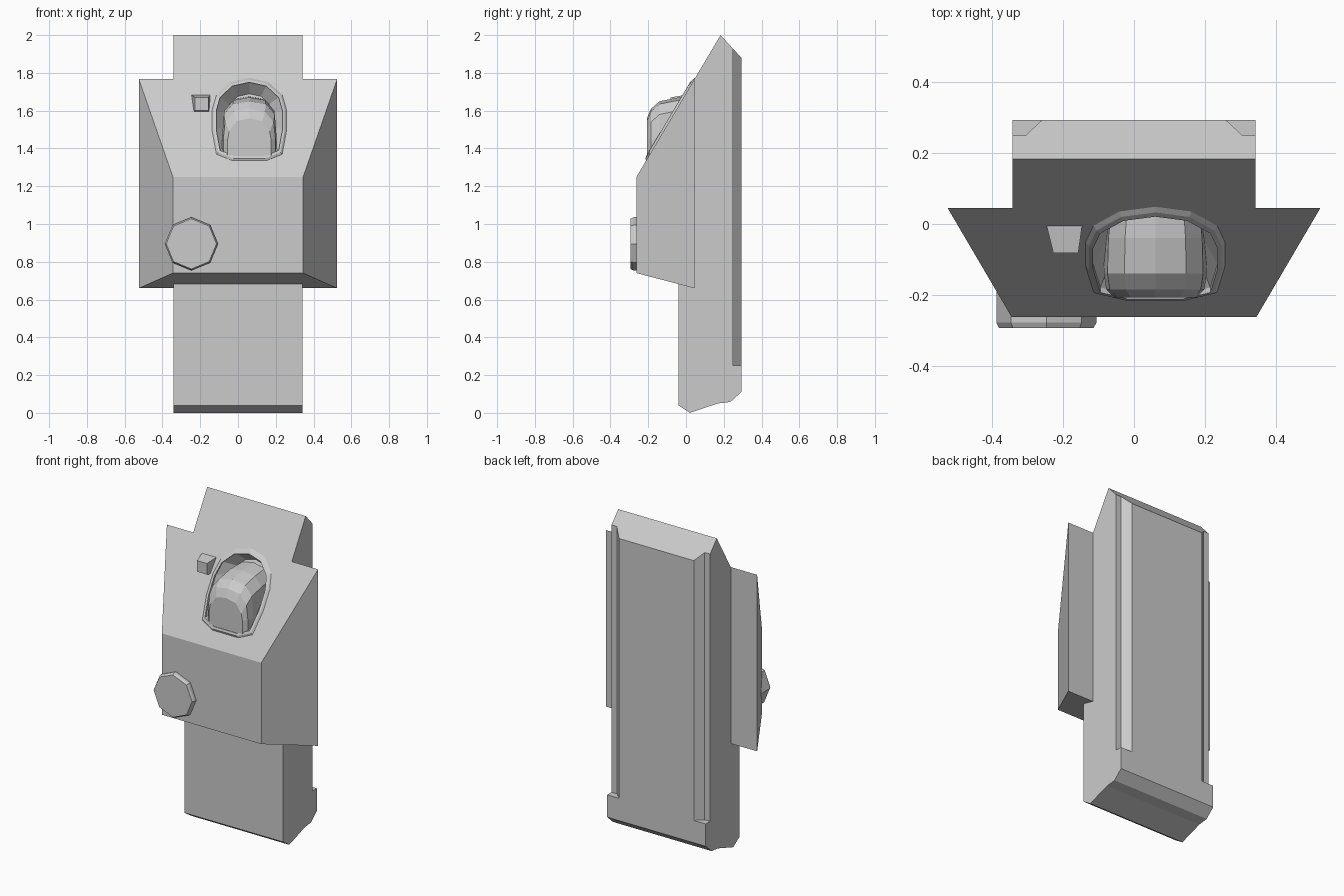
import bpy, bmesh, math

if "Cube" in bpy.data.objects:
    bpy.data.objects.remove(bpy.data.objects["Cube"])


def loft(name, loops, caps=True):
    """Skin matching closed loops of points, optionally capping both ends."""
    bm = bmesh.new()
    rows = [[bm.verts.new(p) for p in loop] for loop in loops]
    n = len(rows[0])
    for a, b in zip(rows, rows[1:]):
        for i in range(n):
            j = (i + 1) % n
            bm.faces.new((a[i], a[j], b[j], b[i]))
    if caps:
        bm.faces.new(rows[0][::-1])
        bm.faces.new(rows[-1])
    bmesh.ops.recalc_face_normals(bm, faces=bm.faces)
    mesh = bpy.data.meshes.new(name)
    bm.to_mesh(mesh)
    bm.free()
    ob = bpy.data.objects.new(name, mesh)
    bpy.context.collection.objects.link(ob)
    return ob


def cut(target, cutter):
    cutter.hide_render = True
    mod = target.modifiers.new("cut", 'BOOLEAN')
    mod.operation = 'DIFFERENCE'
    mod.solver = 'EXACT'
    mod.object = cutter
    bpy.context.view_layer.objects.active = target
    bpy.ops.object.modifier_apply(modifier=mod.name)


def rect(x0, x1, z0, z1, y):
    return [(x0, y, z0), (x1, y, z0), (x1, y, z1), (x0, y, z1)]


def slope_y(z):
    """Depth of the sloping upper face at height z."""
    return -0.262 + (z - 1.25) * 0.445 / 0.75


# Rear column: side profile swept across x
profile = [(-0.04, 0.04), (0.02, 0), (0.17, 0.05), (0.235, 0.058), (0.293, 0.11),
           (0.293, 1.88), (0.183, 2.0), (slope_y(1.767), 1.767), (0.04, 1.2), (-0.04, 1.0)]
column = loft("rear_column", [[(x, y, z) for y, z in profile] for x in (-0.342, 0.342)])

# Angled rebates along the rear vertical edges
for s in (-1, 1):
    section = [(0.38, 0.25), (0.305, 0.25), (0.259, 0.293), (0.241, 0.31), (0.38, 0.31)]
    c = loft("rebate_cutter", [[(s * x, y, z) for x, y in section] for z in (0.25, 2.1)])
    cut(column, c)
    bpy.data.objects.remove(c)

# Front housing: tapered box with a sloping top
housing = loft("front_housing", [
    rect(-0.525, 0.525, 0.66, 1.767, slope_y(1.767)),
    rect(-0.345, 0.345, 0.74, 1.25, -0.262)])

# Arched socket opening in the slope
CX, CZ = 0.06, 1.56
half = [(0, 1.75), (0.09, 1.73), (0.155, 1.67), (0.175, 1.6),
        (0.175, 1.5), (0.155, 1.39), (0.08, 1.36), (0, 1.36)]
arch = half + [(-x, z) for x, z in half[-2:0:-1]]


def socket_loop(scale, dy):
    pts = [(CX + x * scale, CZ + (z - CZ) * scale) for x, z in arch]
    return [(x, slope_y(z) + dy, z) for x, z in pts]


cutter = loft("socket_cutter", [socket_loop(1.0, -0.05), socket_loop(1.0, 0), socket_loop(0.68, 0.09)])
for part in (housing, column):
    cut(part, cutter)
bpy.data.objects.remove(cutter)

# Slightly raised rim around the socket
loft("socket_rim", [socket_loop(1.14, 0.003), socket_loop(1.07, -0.010),
                    socket_loop(1.0, -0.014), socket_loop(1.0, 0.01)], caps=False)


# Rounded dome coming out of the socket: arch sections stepped along y
def dome_loop(y, w, top):
    pts = [(-w, 1.31), (-w, 1.45), (-w * 0.93, top - 0.07), (-w * 0.6, top - 0.015), (0, top)]
    pts += [(-x, z) for x, z in pts[-2::-1]]
    return [(CX + x, y, z) for x, z in pts]


loft("dome", [dome_loop(0.07, 0.13, 1.675), dome_loop(-0.04, 0.142, 1.67),
              dome_loop(-0.14, 0.145, 1.65), dome_loop(-0.185, 0.138, 1.61),
              dome_loop(-0.207, 0.115, 1.56)])

# Small tapered button beside the socket
loft("small_button", [rect(-0.245, -0.147, 1.588, 1.682, 0.0),
                      rect(-0.245, -0.147, 1.588, 1.682, -0.01),
                      rect(-0.227, -0.157, 1.6, 1.67, -0.082)])


# Octagonal knob on the lower front
def octagon(y, r):
    return [(-0.247 + r * math.cos(i * math.pi / 4), y, 0.895 + r * math.sin(i * math.pi / 4))
            for i in range(8)]


loft("octagonal_knob", [octagon(-0.17, 0.141), octagon(-0.278, 0.141), octagon(-0.293, 0.133)])
